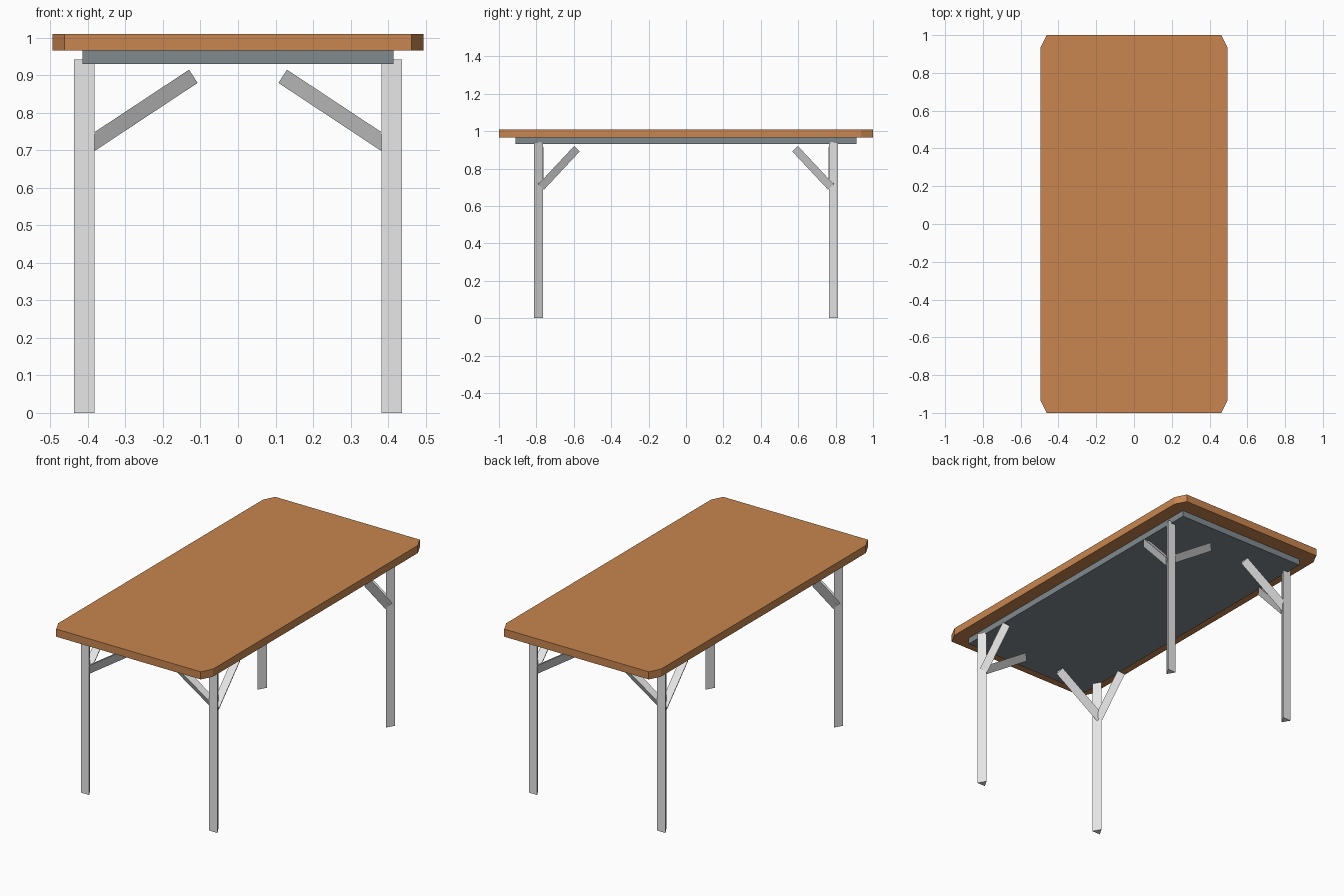
import bpy, bmesh
from mathutils import Vector

if "Cube" in bpy.data.objects:
    bpy.data.objects.remove(bpy.data.objects["Cube"])


def material(name, rgb):
    m = bpy.data.materials.new(name)
    m.diffuse_color = (*rgb, 1)
    m.use_nodes = True
    m.node_tree.nodes["Principled BSDF"].inputs["Base Color"].default_value = m.diffuse_color
    return m


wood = material("brown_wood", (0.58, 0.24, 0.08))
slate = material("slate_grey", (0.22, 0.254, 0.275))
pale = material("pale_grey", (0.8, 0.8, 0.8))


def extrude_profile(name, start, end, mat):
    """Join two matching loops of points into a closed solid."""
    bm = bmesh.new()
    a = [bm.verts.new(p) for p in start]
    b = [bm.verts.new(p) for p in end]
    bm.faces.new(a)
    bm.faces.new(b)
    n = len(a)
    for i in range(n):
        j = (i + 1) % n
        bm.faces.new((a[i], a[j], b[j], b[i]))
    bmesh.ops.recalc_face_normals(bm, faces=bm.faces)
    me = bpy.data.meshes.new(name)
    bm.to_mesh(me)
    bm.free()
    me.materials.append(mat)
    ob = bpy.data.objects.new(name, me)
    bpy.context.collection.objects.link(ob)
    return ob


def slab(name, outline, z0, z1, mat):
    return extrude_profile(name, [(x, y, z0) for x, y in outline],
                           [(x, y, z1) for x, y in outline], mat)


def triangular_bar(name, a, b, r, flat, mat):
    """Three-sided bar from a to b, one face turned to 'flat', mirrored to all four corners."""
    a, b = Vector(a), Vector(b)
    axis = (b - a).normalized()
    f = Vector(flat)
    f = (f - axis * f.dot(axis)).normalized()
    s = axis.cross(f) * r * 3 ** 0.5 / 2
    profile = [-f * r, f * r / 2 + s, f * r / 2 - s]
    ob = extrude_profile(name, [a + p for p in profile], [b + p for p in profile], mat)
    m = ob.modifiers.new("four_corners", 'MIRROR')
    m.use_axis = (True, True, False)
    m.use_clip = False
    m.use_mirror_merge = False
    return ob


# Tabletop with cut corners
X, Y, CX, CY = 0.495, 1.0, 0.462, 0.935
slab("tabletop", [(CX, -Y), (X, -CY), (X, CY), (CX, Y),
                  (-CX, Y), (-X, CY), (-X, -CY), (-CX, -Y)], 0.966, 1.01, wood)

# Plate under the top
slab("under_plate", [(0.415, -0.911), (0.415, 0.911), (-0.415, 0.911), (-0.415, -0.911)],
     0.93, 0.966, slate)

# Three-sided legs, flat face outward along y
triangular_bar("legs", (0.41, -0.796, 0), (0.41, -0.796, 0.942), 0.031, (0, -1, 0), pale)

# Slanted braces across the width and along the length, flat face upward
triangular_bar("cross_braces", (0.418, -0.786, 0.708), (0.123, -0.786, 0.903), 0.028, (0, 0, 1), pale)
triangular_bar("long_braces", (0.41, -0.78, 0.706), (0.41, -0.588, 0.911), 0.028, (0, 0, 1), pale)
